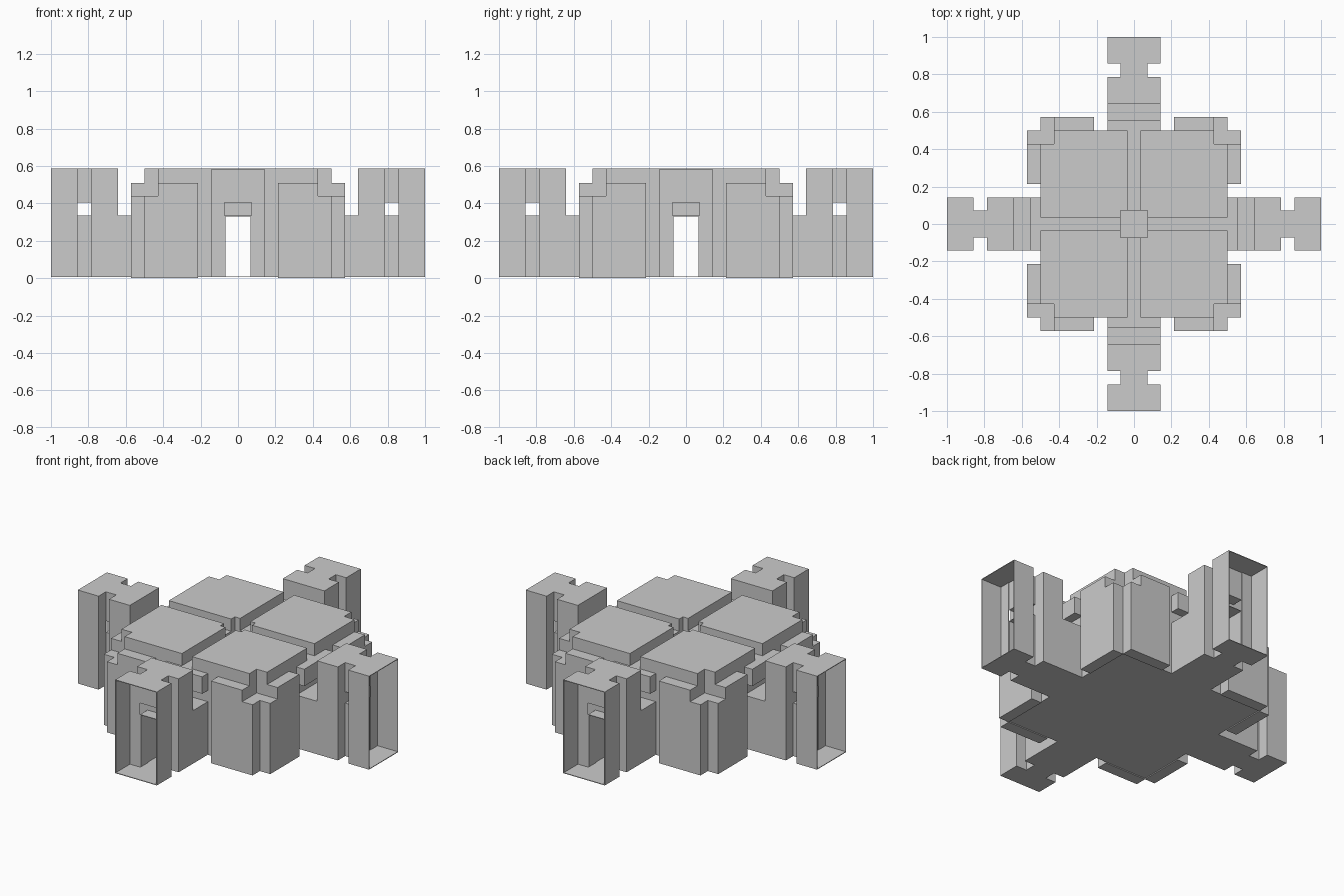
import bpy
import bmesh
from math import pi
from mathutils import Matrix

cube = bpy.data.objects.get("Cube")
if cube:
    bpy.data.objects.remove(cube)

U = 1 / 14                      # grid module
BASE, TUNNEL, GAP, TOP = 0.01, 0.335, 0.405, 0.586
THIN = 0.004                    # sheet thickness

grey = bpy.data.materials.new("plain_grey")
grey.use_nodes = True
grey.diffuse_color = (0.6, 0.6, 0.6, 1)
grey.node_tree.nodes["Principled BSDF"].inputs["Base Color"].default_value = (0.6, 0.6, 0.6, 1)


def prism(bm, points, z0, z1):
    """Extrude a flat outline from z0 up to z1."""
    face = bm.faces.new([bm.verts.new((x, y, z0)) for x, y in points])
    up = bmesh.ops.extrude_face_region(bm, geom=[face])["geom"]
    bmesh.ops.translate(bm, vec=(0, 0, z1 - z0),
                        verts=[v for v in up if isinstance(v, bmesh.types.BMVert)])


def rect(x0, x1, y0, y1):
    return [(x0, y0), (x1, y0), (x1, y1), (x0, y1)]


def both(x0, x1, y0, y1, z0, z1):
    """The same block on both sides of an arm."""
    return [(rect(x0, x1, y0, y1), z0, z1), (rect(x0, x1, -y1, -y0), z0, z1)]


def mirrored(half):
    return half + [(x, -y) for x, y in reversed(half)]


def part(name, prisms, turns=4):
    """One object holding the prisms, repeated around the z axis."""
    bm = bmesh.new()
    for outline, z0, z1 in prisms:
        prism(bm, outline, z0, z1)
    source = bm.verts[:] + bm.edges[:] + bm.faces[:]
    for k in range(1, turns):
        copy = bmesh.ops.duplicate(bm, geom=source)["geom"]
        bmesh.ops.rotate(bm, cent=(0, 0, 0), matrix=Matrix.Rotation(k * pi / 2, 3, "Z"),
                         verts=[v for v in copy if isinstance(v, bmesh.types.BMVert)])
    bmesh.ops.recalc_face_normals(bm, faces=bm.faces[:])
    mesh = bpy.data.meshes.new(name)
    bm.to_mesh(mesh)
    bm.free()
    mesh.materials.append(grey)
    obj = bpy.data.objects.new(name, mesh)
    bpy.context.collection.objects.link(obj)
    return obj


# Floor sheets
part("body_floor", [(rect(-7 * U, 7 * U, -7 * U, 7 * U), BASE - THIN, BASE)], 1)
part("arm_floor", [(mirrored([(7 * U, 2 * U), (11 * U, 2 * U), (11 * U, U),
                              (12 * U, U), (12 * U, 2 * U), (1, 2 * U)]), BASE - THIN, BASE)])

# Central body: four quarters around crossing tunnels
part("body_quarter", [(rect(U, 7 * U, U, 7 * U), BASE, 6 * U + BASE)])
part("tunnel_roof", [(rect(U, 7 * U, -U, U), TUNNEL, 6 * U + BASE)])
part("groove_floor", [(rect(U, 7 * U, -U / 2, U / 2), 6 * U + BASE, 7 * U + BASE)])
part("centre_pit_floor", [(rect(-U, U, -U, U), TUNNEL, 6 * U + BASE)], 1)

# Raised top plates with notched corners
h = U / 2
part("top_plate", [([(U, h), (7 * U, h), (7 * U, 6 * U), (6 * U, 6 * U),
                     (6 * U, 7 * U), (h, 7 * U), (h, U), (U, U)], 6 * U + BASE, TOP)])

# Side panels, stepped down toward the corners
part("side_panel", both(7 * U, 8 * U, 3 * U, 6 * U, 0, 7 * U + BASE)
     + both(7 * U, 8 * U, 6 * U, 7 * U, 0, 6 * U + BASE))

# Arms: lintel, low passage, tower, neck and open end
part("arm_lintel", [(rect(7 * U, 0.555, -2 * U, 2 * U), GAP, 7 * U + BASE)])
part("passage_wall", both(7 * U, 9 * U, U, 2 * U, BASE, TUNNEL))
part("passage_roof", [(rect(7 * U, 9 * U, -U, U), TUNNEL - THIN, TUNNEL)])
part("tower_wall", both(9 * U, 11 * U, U, 2 * U, BASE, TOP))
part("tower_top", [(rect(9 * U, 11 * U, -U, U), TUNNEL, TOP)])
part("neck_wall", both(11 * U, 12 * U, U - THIN, U, BASE, TUNNEL))
part("neck_roof", [(rect(11 * U, 12 * U, -U, U), TUNNEL - THIN, TUNNEL)])
part("neck_beam", [(rect(11 * U, 12 * U, -U, U), GAP, TOP)])
part("end_side_wall", both(12 * U, 1, 2 * U - THIN, 2 * U, BASE, TOP))
part("end_back_wall", both(12 * U, 12 * U + THIN, U, 2 * U, BASE, TOP))
part("end_roof", [(rect(12 * U, 1, -2 * U, 2 * U), TOP - THIN, TOP)])
